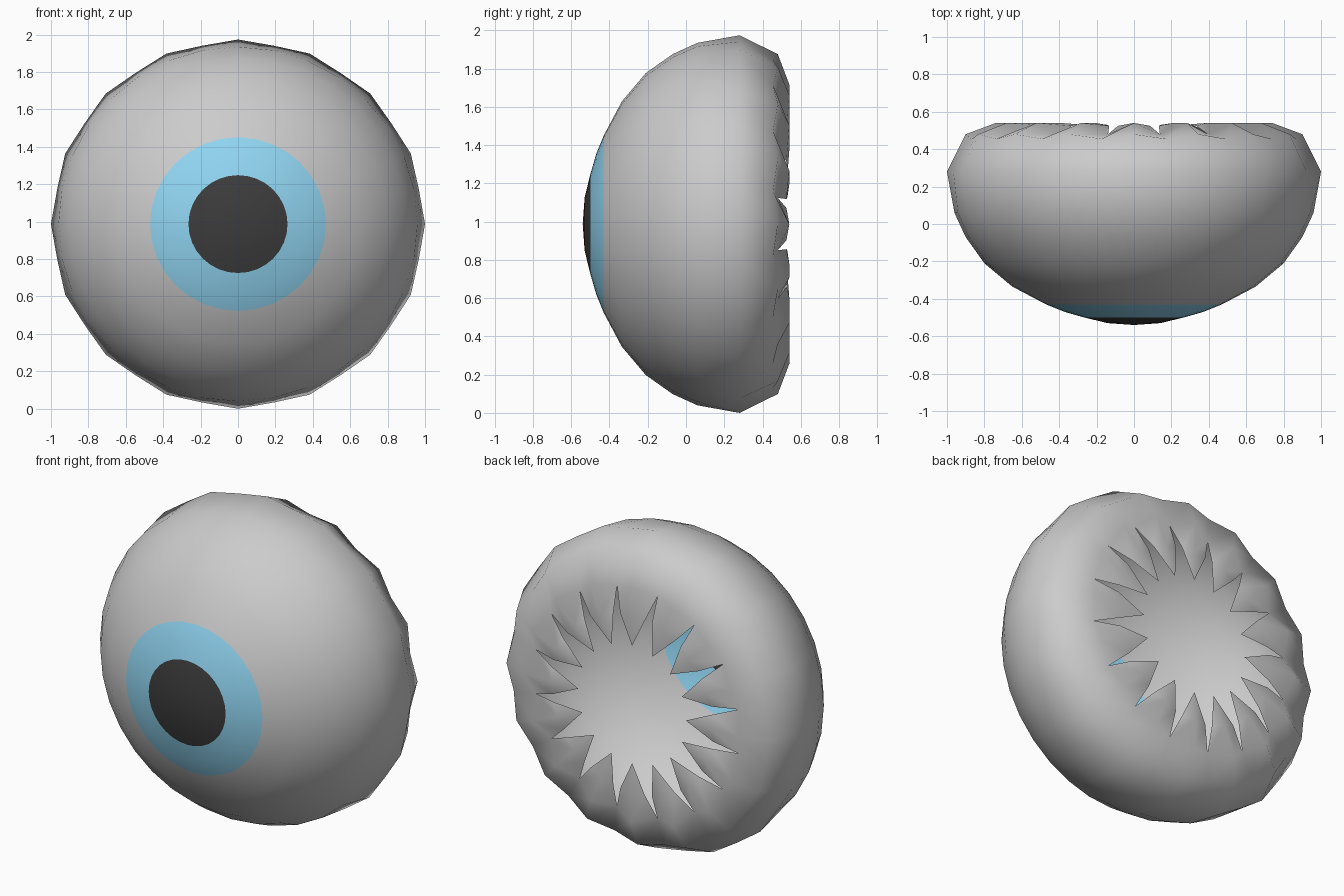
import bpy, bmesh
from math import sin, cos, pi

if "Cube" in bpy.data.objects:
    bpy.data.objects.remove(bpy.data.objects["Cube"])

PETALS = 16
SEG = PETALS * 2
CZ, SZ = 0.987, 0.987


def material(name, rgb):
    m = bpy.data.materials.new(name)
    m.diffuse_color = (*rgb, 1)
    m.use_nodes = True
    m.node_tree.nodes["Principled BSDF"].inputs["Base Color"].default_value = m.diffuse_color
    return m


bm = bmesh.new()


def vert(r, y, step):
    a = 2 * pi * step / SEG
    return bm.verts.new((r * sin(a), y, CZ + SZ * r * cos(a)))


def ring(even, odd=None):
    odd = odd or even
    return [vert(*(odd if i % 2 else even), i) for i in range(SEG)]


def face(verts, mat=0):
    f = bm.faces.new(verts)
    f.material_index = mat
    f.smooth = True


# front dome: pupil, iris and white, then the crinkled rim
pole = vert(0, -0.54, 0)
rings = [ring(p) for p in [
    (0.14, -0.53), (0.265, -0.50), (0.37, -0.47), (0.47, -0.43),
    (0.65, -0.335), (0.80, -0.21), (0.90, -0.07), (0.96, 0.06)]]
rings.append(ring((1.0, 0.28), (0.985, 0.28)))
rings.append(ring((0.90, 0.48), (0.885, 0.455)))
rings.append(ring((0.74, 0.54), (0.71, 0.48)))

for i in range(SEG):
    face([pole, rings[0][i], rings[0][(i + 1) % SEG]], 2)
for k in range(len(rings) - 1):
    mat = 2 if k < 1 else 1 if k < 3 else 0
    for i in range(SEG):
        j = (i + 1) % SEG
        face([rings[k][i], rings[k + 1][i], rings[k + 1][j], rings[k][j]], mat)

# pointed petals folded in over the open back
rim = rings[-1]
for i in range(0, SEG, 2):
    left, mid, right = rim[i - 1], rim[i], rim[(i + 1) % SEG]
    a = vert(0.56, 0.525, i - 0.78)
    b = vert(0.55, 0.54, i)
    c = vert(0.56, 0.525, i + 0.78)
    tip = vert(0.37, 0.53, i)
    face([left, a, b, mid])
    face([mid, b, c, right])
    face([a, tip, b])
    face([b, tip, c])

bmesh.ops.recalc_face_normals(bm, faces=bm.faces)
mesh = bpy.data.meshes.new("eyeball_shell")
bm.to_mesh(mesh)
bm.free()
for m in (material("white", (0.8, 0.8, 0.8)),
          material("iris_blue", (0.28, 0.66, 0.88)),
          material("pupil_black", (0.045, 0.045, 0.045))):
    mesh.materials.append(m)
shell = bpy.data.objects.new("eyeball_shell", mesh)
bpy.context.collection.objects.link(shell)
